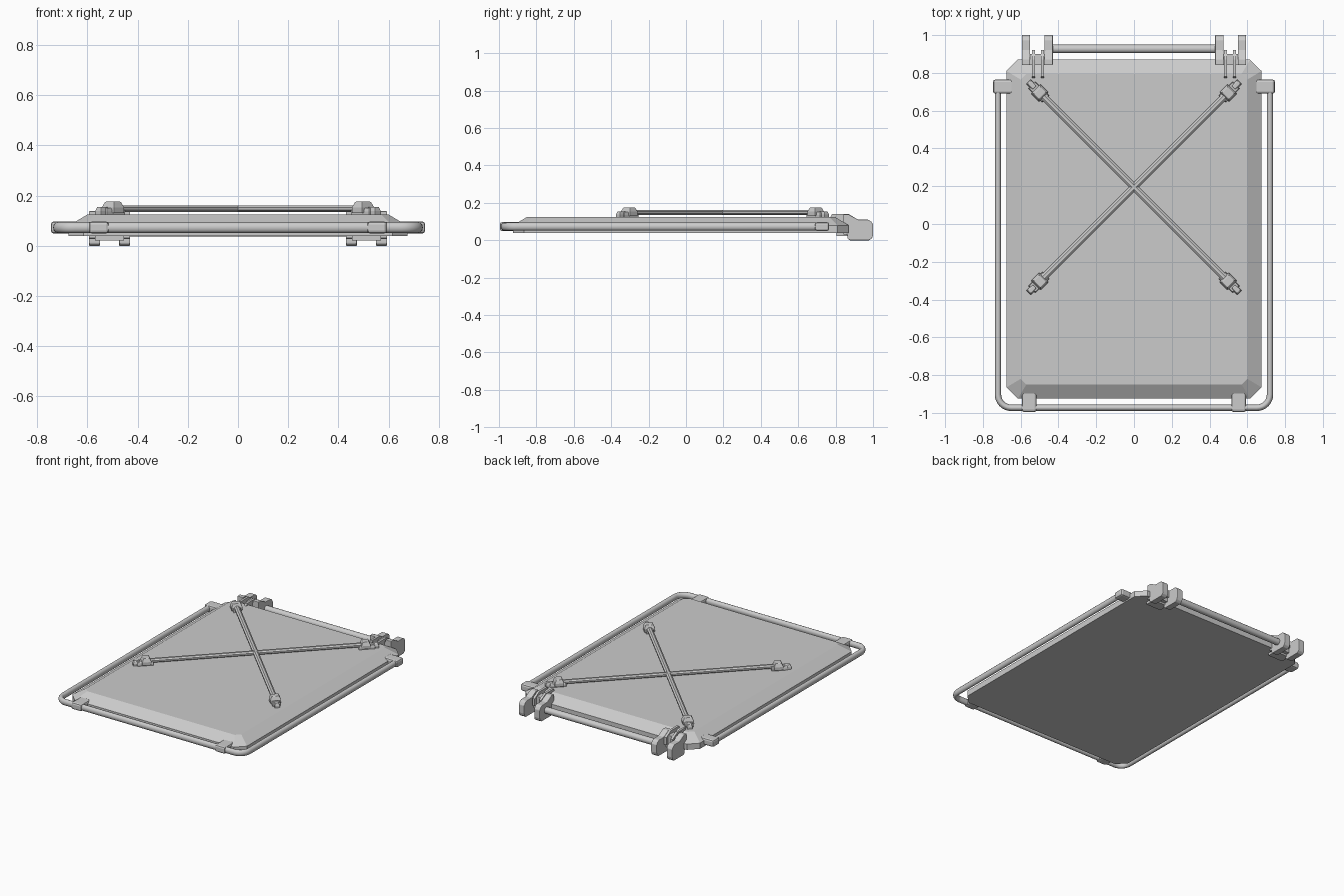
import bpy, bmesh, math
from mathutils import Matrix, Vector

cube = bpy.data.objects.get("Cube")
if cube:
    bpy.data.objects.remove(cube, do_unlink=True)

grey = bpy.data.materials.new("plain grey")
grey.use_nodes = True
grey.diffuse_color = (0.6, 0.6, 0.6, 1)
grey.node_tree.nodes["Principled BSDF"].inputs["Base Color"].default_value = (0.6, 0.6, 0.6, 1)


def finish(name, bm, smooth=False, bevel=0, segments=2):
    bmesh.ops.recalc_face_normals(bm, faces=bm.faces)
    mesh = bpy.data.meshes.new(name)
    bm.to_mesh(mesh)
    bm.free()
    ob = bpy.data.objects.new(name, mesh)
    bpy.context.collection.objects.link(ob)
    mesh.materials.append(grey)
    if bevel:
        mod = ob.modifiers.new("soft edge", 'BEVEL')
        mod.width, mod.segments = bevel, segments
    if smooth:
        bpy.ops.object.select_all(action='DESELECT')
        ob.select_set(True)
        bpy.context.view_layer.objects.active = ob
        bpy.ops.object.shade_smooth_by_angle(angle=math.radians(40))
    return ob


def box(name, x, y, z, bevel=0, segments=2):
    """Box from three (low, high) ranges."""
    bm = bmesh.new()
    ranges = (x, y, z)
    centre = Vector([(a + b) / 2 for a, b in ranges])
    size = [abs(b - a) for a, b in ranges]
    bmesh.ops.create_cube(bm, size=1, matrix=Matrix.Translation(centre) @ Matrix.Diagonal((*size, 1)))
    return finish(name, bm, bevel=bevel, segments=segments)


def loft(name, rings, **options):
    """Closed solid through rings of equal length."""
    bm = bmesh.new()
    loops = [[bm.verts.new(p) for p in ring] for ring in rings]
    count = len(loops[0])
    for low, high in zip(loops, loops[1:]):
        for i in range(count):
            j = (i + 1) % count
            bm.faces.new((low[i], low[j], high[j], high[i]))
    bm.faces.new(loops[0][::-1])
    bm.faces.new(loops[-1])
    return finish(name, bm, **options)


def side_profile(name, points, x0, x1, **options):
    return loft(name, [[(x, y, z) for y, z in points] for x in (x0, x1)], **options)


def rod(name, start, end, width, height, sides=16, smooth=True):
    start, end = Vector(start), Vector(end)
    along = (end - start).normalized()
    across = along.cross(Vector((0, 0, 1)))
    up = across.cross(along)
    turns = [math.tau * (i + 0.5) / sides for i in range(sides)]
    rings = [[p + across * math.cos(t) * width / 2 + up * math.sin(t) * height / 2
              for t in turns] for p in (start, end)]
    return loft(name, rings, smooth=smooth)


# Panel with clipped corners and a sloping rim
def clipped(hx, y0, y1, c, z):
    return [(-hx + c, y0, z), (hx - c, y0, z), (hx, y0 + c, z), (hx, y1 - c, z),
            (hx - c, y1, z), (-hx + c, y1, z), (-hx, y1 - c, z), (-hx, y0 + c, z)]


loft("panel", [clipped(0.675, -0.925, 0.87, 0.06, 0.04),
               clipped(0.675, -0.925, 0.87, 0.06, 0.08),
               clipped(0.6, -0.85, 0.795, 0.03, 0.125)])

# Surrounding U-shaped tube
path = [(-0.72, 0.74)]
for cx, first in ((-0.65, math.pi), (0.65, 1.5 * math.pi)):
    for i in range(9):
        a = first + i * math.pi / 16
        path.append((cx + 0.07 * math.cos(a), -0.903 + 0.07 * math.sin(a)))
path.append((0.72, 0.74))
curve = bpy.data.curves.new("frame_tube", 'CURVE')
curve.dimensions = '3D'
curve.bevel_depth, curve.bevel_resolution, curve.use_fill_caps = 0.017, 4, True
spline = curve.splines.new('POLY')
spline.points.add(len(path) - 1)
for point, (x, y) in zip(spline.points, path):
    point.co = (x, y, 0, 1)
curve.materials.append(grey)
tube = bpy.data.objects.new("frame_tube", curve)
bpy.context.collection.objects.link(tube)
tube.location.z = 0.073
tube.scale.z = 1.25

# Hinge outlines in y and z
cheek = [(0.863, 0.01), (0.875, 0), (0.98, 0), (0.995, 0.012), (1, 0.03),
         (1, 0.085), (0.99, 0.1), (0.975, 0.11), (0.92, 0.11), (0.87, 0.138),
         (0.842, 0.138), (0.842, 0.03), (0.863, 0.03)]
arm = [(0.77, 0.12), (0.78, 0.14), (0.87, 0.14), (0.92, 0.11), (0.92, 0.06), (0.86, 0.06)]

for s, side in ((-1, "right"), (1, "left")):
    # Clips that hold the tube to the panel
    box(f"{side}_front_clip", (s * 0.515, s * 0.594), (-0.995, -0.885), (0.049, 0.097), 0.012)
    box(f"{side}_side_clip", (s * 0.636, s * 0.746), (0.69, 0.765), (0.049, 0.097), 0.012)
    # Hinge cheeks, bridge and prongs
    side_profile(f"{side}_outer_hinge_cheek", cheek, s * 0.55, s * 0.594, bevel=0.003)
    side_profile(f"{side}_inner_hinge_cheek", cheek, s * 0.43, s * 0.474, bevel=0.003)
    box(f"{side}_hinge_bridge", (s * 0.47, s * 0.555), (0.842, 0.9), (0.035, 0.12))
    box(f"{side}_hinge_foot", (s * 0.455, s * 0.57), (0.805, 0.875), (0.022, 0.045))
    for x in (0.476, 0.525):
        side_profile(f"{side}_hinge_prong", arm, s * x, s * (x + 0.016))

rod("hinge_rod", (-0.44, 0.927, 0.06), (0.44, 0.927, 0.06), 0.045, 0.045)

# Crossed braces and their end fittings
MID = Vector((0, 0.195, 0.148))


def fitting(name, direction, near, far, width, z0, z1, slope):
    """Block along a brace, narrowed towards its top."""
    across = Vector((-direction.y, direction.x, 0))
    rings = []
    for z, inset in ((z0, 0), ((z0 + z1) / 2, 0), (z1, slope)):
        base = Vector((MID.x, MID.y, z))
        rings.append([base + direction * d + across * w for d, w in (
            (near + inset, -width / 2 + inset), (far - inset, -width / 2 + inset),
            (far - inset, width / 2 - inset), (near + inset, width / 2 - inset))])
    loft(name, rings, bevel=0.003)


for sx in (-1, 1):
    reach = Vector((sx * 0.5, 0.5, 0))
    rod("cross_brace", MID - reach, MID + reach, 0.038, 0.028, sides=8, smooth=False)
    for sy in (-1, 1):
        out = Vector((sx, sy, 0)).normalized()
        fitting("brace_base", out, 0.66, 0.765, 0.052, 0.122, 0.15, 0.004)
        fitting("brace_tail", out, 0.74, 0.79, 0.034, 0.122, 0.155, 0.006)
        fitting("brace_cap", out, 0.675, 0.735, 0.07, 0.13, 0.176, 0.01)
